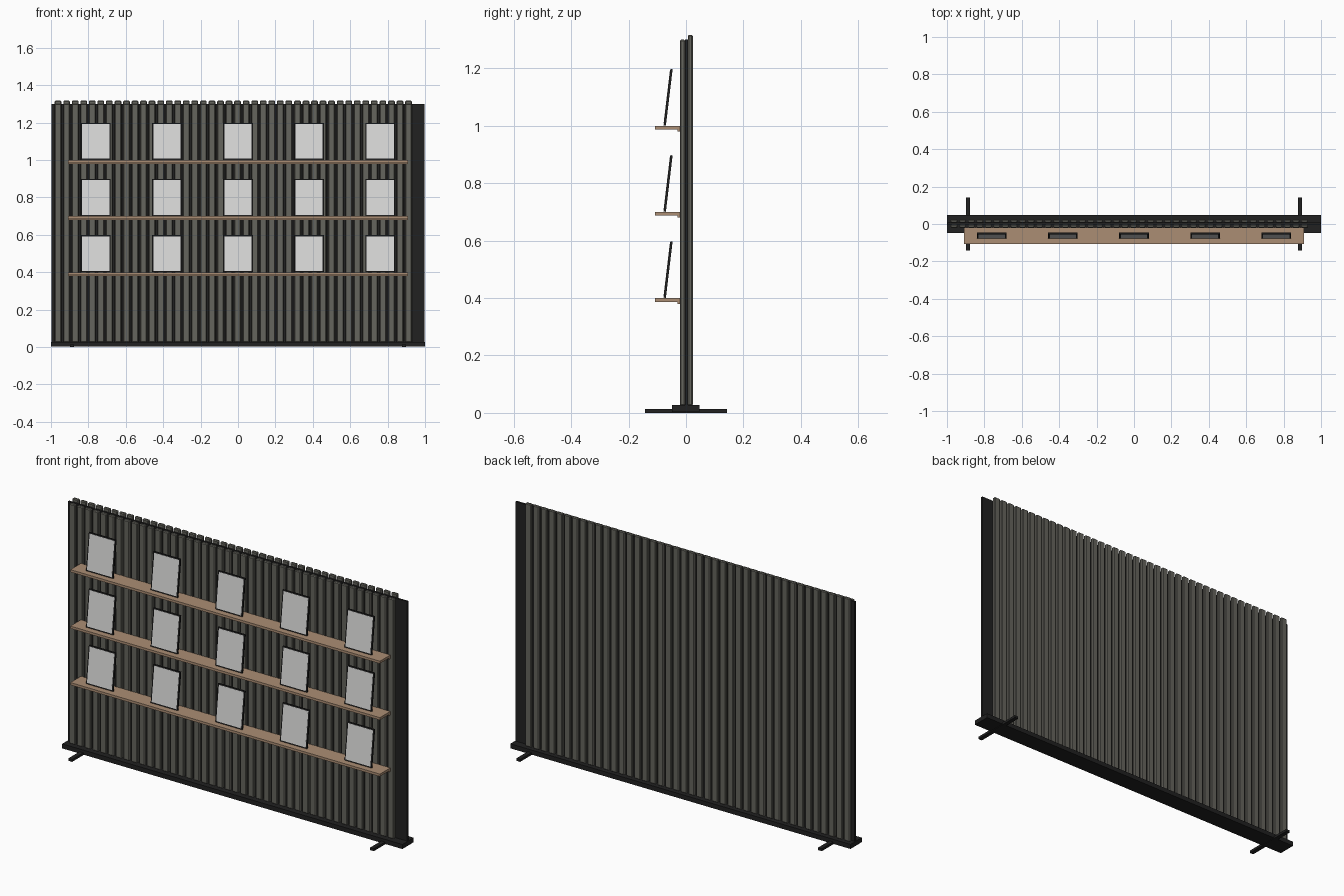
import bpy
from math import radians
from mathutils import Matrix, Vector

cube = bpy.data.objects.get("Cube")
if cube:
    bpy.data.objects.remove(cube, do_unlink=True)


def material(name, rgb):
    m = bpy.data.materials.new(name)
    m.use_nodes = True
    m.diffuse_color = (*rgb, 1)
    m.node_tree.nodes["Principled BSDF"].inputs["Base Color"].default_value = (*rgb, 1)
    return m


BLACK = material("black metal", (0.015, 0.015, 0.015))
GREY = material("grey slat", (0.13, 0.128, 0.11))
WOOD = material("light wood", (0.41, 0.27, 0.175))
WHITE = material("pale picture", (0.70, 0.70, 0.69))


def box(name, x, y, z, mat):
    """Box from (min, max) ranges on each axis."""
    lo, hi = Vector((x[0], y[0], z[0])), Vector((x[1], y[1], z[1]))
    bpy.ops.mesh.primitive_cube_add(size=1)
    ob = bpy.context.object
    ob.name = name
    ob.data.transform(Matrix.Translation((lo + hi) / 2) @ Matrix.Diagonal((hi - lo).to_4d()))
    ob.data.materials.append(mat)
    return ob


# Base plinth, two crosswise feet and the thin backing board
box("base", (-1, 1), (-0.048, 0.047), (0.003, 0.027), BLACK)
for side, x in (("right", -0.887), ("left", 0.887)):
    box(side + "_foot", (x - 0.011, x + 0.011), (-0.142, 0.142), (0, 0.013), BLACK)
box("backing_board", (-0.997, 0.997), (-0.003, 0.007), (0.02, 1.30), BLACK)

# Chamfered slats on both faces of the board
PITCH, COUNT = 0.0457, 42
for name, y, top in (("front_slats", (-0.021, -0.003), 1.30),
                     ("back_slats", (0.007, 0.024), 1.317)):
    slats = box(name, (-0.98, -0.944), y, (0.025, top), GREY)
    bevel = slats.modifiers.new("chamfer", "BEVEL")
    bevel.width, bevel.segments = 0.004, 1
    array = slats.modifiers.new("row", "ARRAY")
    array.count = COUNT
    array.use_relative_offset = False
    array.use_constant_offset = True
    array.constant_offset_displace = (PITCH, 0, 0)

# Shelves, each with a support rail and five leaning picture frames
LEAN = Matrix.Rotation(radians(-6.8), 4, "X")
for row, z in enumerate((0.40, 0.70, 1.00), 1):
    box(f"shelf_{row}", (-0.91, 0.91), (-0.108, -0.02), (z - 0.013, z), WOOD)
    box(f"shelf_rail_{row}", (-0.91, 0.91), (-0.03, -0.02), (z - 0.02, z - 0.013), WOOD)
    for col in range(5):
        place = Matrix.Translation(((col - 2) * 0.38, -0.075, z + 0.001)) @ LEAN
        frame = box(f"frame_{row}_{col + 1}", (-0.079, 0.079), (-0.003, 0.005), (0, 0.198), BLACK)
        picture = box(f"picture_{row}_{col + 1}", (-0.073, 0.073), (-0.004, -0.002),
                      (0.006, 0.192), WHITE)
        frame.matrix_world = place
        picture.matrix_world = place
